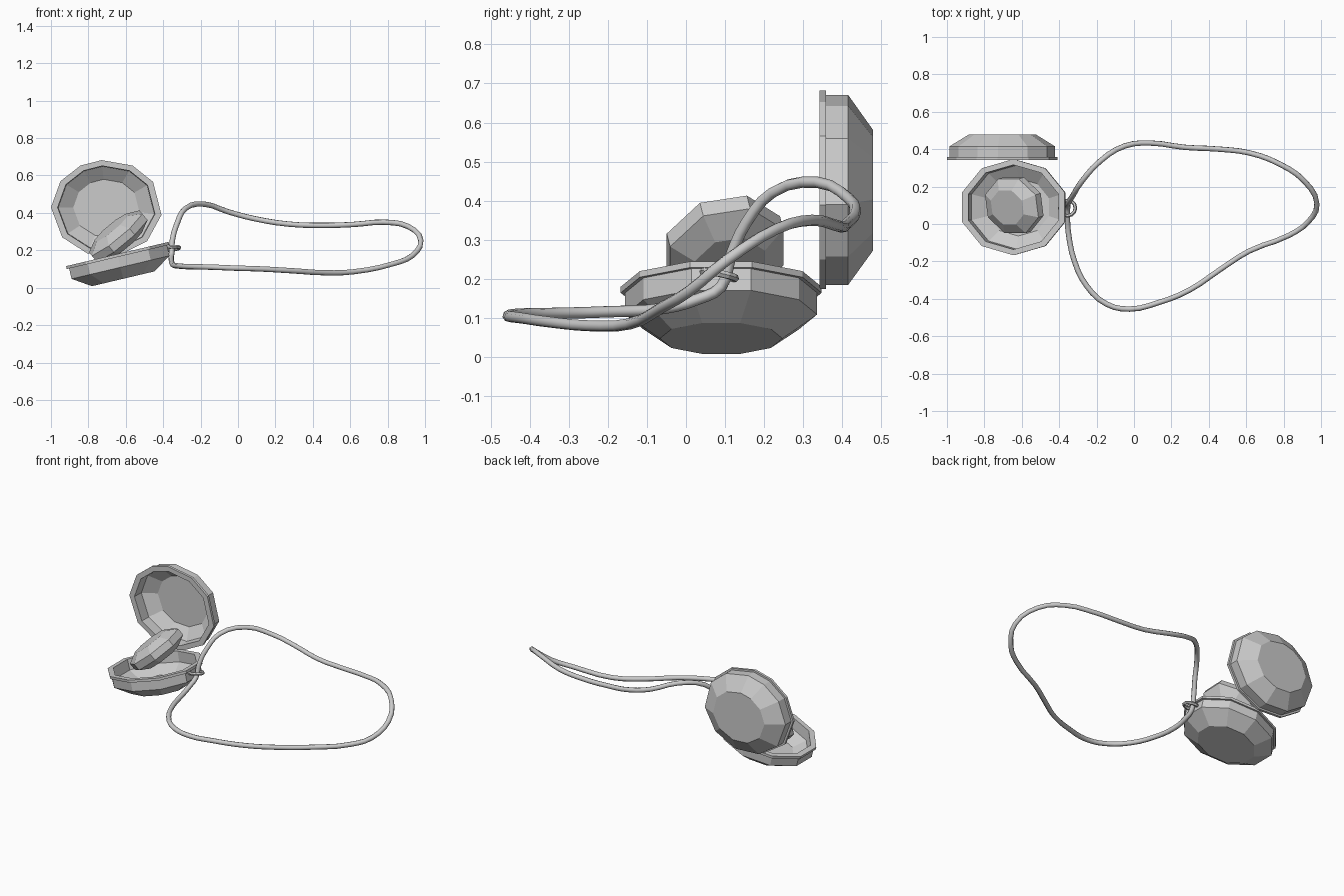
import bpy, bmesh, math
from mathutils import Matrix, Vector

if "Cube" in bpy.data.objects:
    bpy.data.objects.remove(bpy.data.objects["Cube"])


def frame(origin, x_dir, z_dir):
    """Placement matrix from an origin, a rough x axis and a z axis."""
    z = Vector(z_dir).normalized()
    y = z.cross(Vector(x_dir)).normalized()
    x = y.cross(z)
    m = Matrix((x, y, z)).transposed().to_4x4()
    m.translation = Vector(origin)
    return m


def stacked_rings(name, angles, rx, ry, profile, matrix):
    """Solid made of scaled polygon rings (scale, height), capped at both ends."""
    bm = bmesh.new()
    loops = []
    for s, z in profile:
        loops.append([bm.verts.new((s * rx * math.cos(math.radians(a)),
                                    s * ry * math.sin(math.radians(a)), z)) for a in angles])
    n = len(angles)
    for a, b in zip(loops, loops[1:]):
        for i in range(n):
            j = (i + 1) % n
            bm.faces.new((a[i], a[j], b[j], b[i]))
    bm.faces.new(loops[0][::-1])
    bm.faces.new(loops[-1])
    bmesh.ops.recalc_face_normals(bm, faces=bm.faces)
    me = bpy.data.meshes.new(name)
    bm.to_mesh(me)
    bm.free()
    ob = bpy.data.objects.new(name, me)
    bpy.context.collection.objects.link(ob)
    ob.matrix_world = matrix
    return ob


# Half shells: outer floor, slope, wall, rim flange, then the inner hollow
shell_profile = [(0.61, -0.136), (0.955, -0.073), (0.955, -0.016), (1, -0.016), (1, 0),
                 (0.88, 0), (0.87, -0.065), (0.60, -0.115)]
tilt = math.radians(13.3)
up = (-math.sin(tilt), 0, math.cos(tilt))
decagon = [18 + 36 * i for i in range(10)]
stacked_rings("lower_shell", decagon, 0.296, 0.257, shell_profile,
              frame((-0.645, 0.09, 0.18), (1, 0, 0.23), up))
lid_angles = [-8, 33, 62, 95, 118, 146, 179, 217, 250, 283, 317]
stacked_rings("lid_shell", lid_angles, 0.297, 0.258, shell_profile,
              frame((-0.703, 0.342, 0.425), (1, 0, 0), (0, -1, 0)))

# Faceted gem resting inside the lower shell
octagon = [22.5 + 45 * i for i in range(8)]
stacked_rings("gem", octagon, 0.19, 0.16,
              [(0.62, -0.06), (1, -0.022), (1, 0.022), (0.62, 0.06)],
              frame((-0.64, 0.10, 0.275), (0.77, 0, 0.64), (-0.64, -0.2, 0.77)))

# Cord loop
path = [(-.355, .09, .18), (-.35, .115, .26), (-.325, .155, .345), (-.285, .22, .42),
        (-.18, .337, .447), (-.05, .417, .405), (.083, .433, .37), (.27, .41, .34),
        (.457, .40, .333), (.617, .38, .338), (.78, .32, .35), (.91, .23, .327),
        (.978, .107, .25), (.93, .01, .17), (.83, -.06, .128), (.617, -.144, .085),
        (.457, -.246, .08), (.297, -.353, .09), (.126, -.422, .10), (-.024, -.455, .105),
        (-.147, -.428, .11), (-.254, -.33, .112), (-.318, -.2, .116), (-.35, -.053, .125),
        (-.356, .03, .148)]
cu = bpy.data.curves.new("cord", 'CURVE')
cu.dimensions = '3D'
cu.bevel_depth = 0.0145
cu.bevel_resolution = 2
cu.resolution_u = 3
sp = cu.splines.new('BEZIER')
sp.bezier_points.add(len(path) - 1)
for p, co in zip(sp.bezier_points, path):
    p.co = co
    p.handle_left_type = p.handle_right_type = 'AUTO'
sp.use_cyclic_u = True
bpy.context.collection.objects.link(bpy.data.objects.new("cord", cu))

# Small link joining the shell to the cord
bpy.ops.mesh.primitive_torus_add(major_segments=12, minor_segments=6,
                                 major_radius=0.042, minor_radius=0.010)
link = bpy.context.object
link.name = "link_ring"
link.matrix_world = frame((-0.355, 0.085, 0.21), (1, 0, 0), (-0.1, 0.2, 1))
